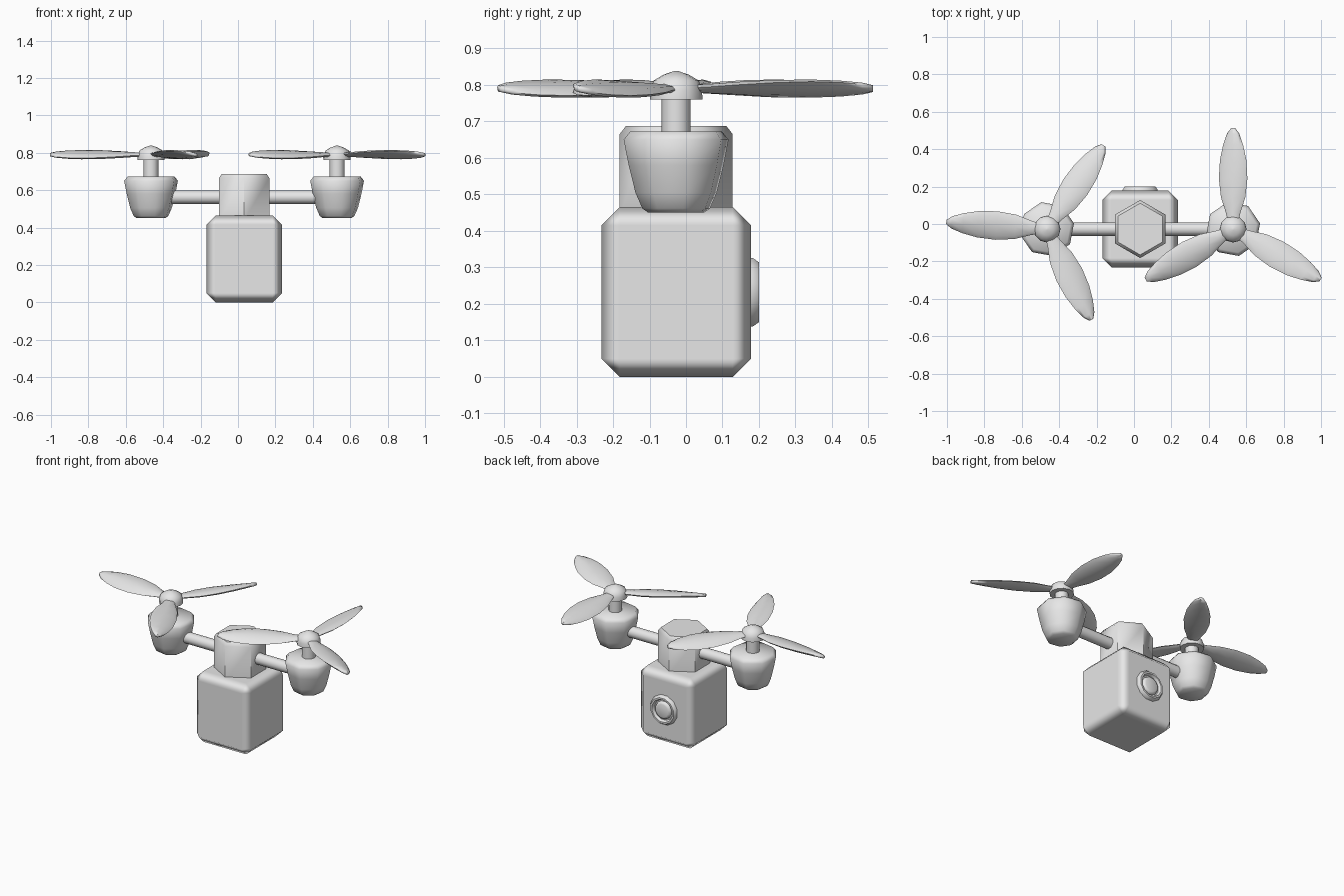
import bpy
import bmesh
import math
from mathutils import Matrix, Vector

old = bpy.data.objects.get("Cube")
if old:
    bpy.data.objects.remove(old, do_unlink=True)

grey = bpy.data.materials.new("light_grey")
grey.use_nodes = True
colour = (0.8, 0.8, 0.8, 1)
grey.diffuse_color = colour
grey.node_tree.nodes["Principled BSDF"].inputs["Base Color"].default_value = colour

CX, CY = 0.033, -0.027      # axis of the body
ROTORS = (("left", 0.53, 90), ("right", -0.465, 56))


def finish(name, bm, loc, angle=60, bevel=0):
    """Turn a bmesh into a smooth-shaded object, optionally chamfered."""
    bmesh.ops.recalc_face_normals(bm, faces=bm.faces[:])
    me = bpy.data.meshes.new(name)
    bm.to_mesh(me)
    bm.free()
    me.materials.append(grey)
    ob = bpy.data.objects.new(name, me)
    bpy.context.collection.objects.link(ob)
    ob.location = loc
    bpy.ops.object.select_all(action="DESELECT")
    ob.select_set(True)
    bpy.context.view_layer.objects.active = ob
    bpy.ops.object.shade_smooth_by_angle(angle=math.radians(angle))
    if bevel:
        mod = ob.modifiers.new("chamfer", "BEVEL")
        mod.width = bevel
        mod.segments = 1
        mod.limit_method = "ANGLE"
        mod.angle_limit = math.radians(70)
        mod.harden_normals = True
    return ob


def skin(bm, rings):
    """Join successive rings of points with quads and cap both ends."""
    loops = [[bm.verts.new(p) for p in ring] for ring in rings]
    for a, b in zip(loops, loops[1:]):
        for i in range(len(a)):
            j = (i + 1) % len(a)
            bm.faces.new((a[i], a[j], b[j], b[i]))
    bm.faces.new(loops[0])
    bm.faces.new(loops[-1])


def turned(name, profile, sides, loc, turn=0, axis="Z", angle=60):
    """Turned solid from (radius, height) pairs along z, x or y."""
    bm = bmesh.new()
    step = 2 * math.pi / sides
    start = math.radians(turn)
    skin(bm, [[Vector((r * math.cos(start + i * step), r * math.sin(start + i * step), h))
               for i in range(sides)] for r, h in profile])
    spin = {"Z": Matrix(), "X": Matrix.Rotation(math.pi / 2, 4, "Y"),
            "Y": Matrix.Rotation(-math.pi / 2, 4, "X")}[axis]
    bm.transform(spin)
    return finish(name, bm, loc, angle)


def blade(name, centre, heading):
    """Tapered leaf-shaped blade whose pitch grows towards the tip."""
    stations = ((0.03, 0.025), (0.09, 0.04), (0.17, 0.066), (0.27, 0.078),
                (0.37, 0.073), (0.45, 0.056), (0.51, 0.035), (0.54, 0.012))
    rings = []
    for r, half in stations:
        pitch = Matrix.Rotation(-math.radians(4 + 30 * r), 3, "X")
        thick = 0.008 + 0.12 * half
        rings.append([Vector((r, 0, 0)) + pitch @ Vector(
            (0, half * math.cos(k * math.pi / 4), thick * math.sin(k * math.pi / 4)))
            for k in range(8)])
    bm = bmesh.new()
    skin(bm, rings)
    bm.transform(Matrix.Rotation(math.radians(heading), 4, "Z"))
    finish(name, bm, centre, 75)


# Chamfered box body
bm = bmesh.new()
bmesh.ops.create_cube(bm, size=1)
bm.transform(Matrix.Diagonal((0.405, 0.41, 0.465, 1)))
finish("body", bm, (CX, CY, 0.2325), 30, 0.05)

# Hexagonal neck and the crossbar through it
turned("neck", ((0.155, 0.44), (0.155, 0.665), (0.138, 0.687)), 6, (CX, CY, 0), 30, angle=50)
turned("crossbar", ((0.036, -0.43), (0.036, 0.43)), 12, (CX, CY, 0.562), axis="X")

# Round lens on the back: rim, recess and raised centre
turned("lens", ((0.097, -0.02), (0.097, 0.005), (0.085, 0.022), (0.074, 0.022),
                (0.066, 0.004), (0.058, 0.004), (0.054, 0.016), (0.042, 0.021)),
       12, (CX, 0.178, 0.232), 15, "Y", 50)

# Motor pods, shafts, hubs and blades
for side, x, heading in ROTORS:
    base = (x, CY, 0)
    turned(side + "_pod", ((0.078, 0.45), (0.095, 0.462), (0.114, 0.505), (0.133, 0.58),
                           (0.147, 0.65), (0.128, 0.673)), 8, base, 12)
    turned(side + "_shaft", ((0.04, 0.66), (0.04, 0.775)), 12, base)
    turned(side + "_hub", ((0.072, 0.76), (0.071, 0.785), (0.062, 0.812),
                           (0.035, 0.828), (0.006, 0.838)), 12, base)
    for k in range(3):
        blade(f"{side}_blade_{k + 1}", (x, CY, 0.79), heading + 120 * k)
